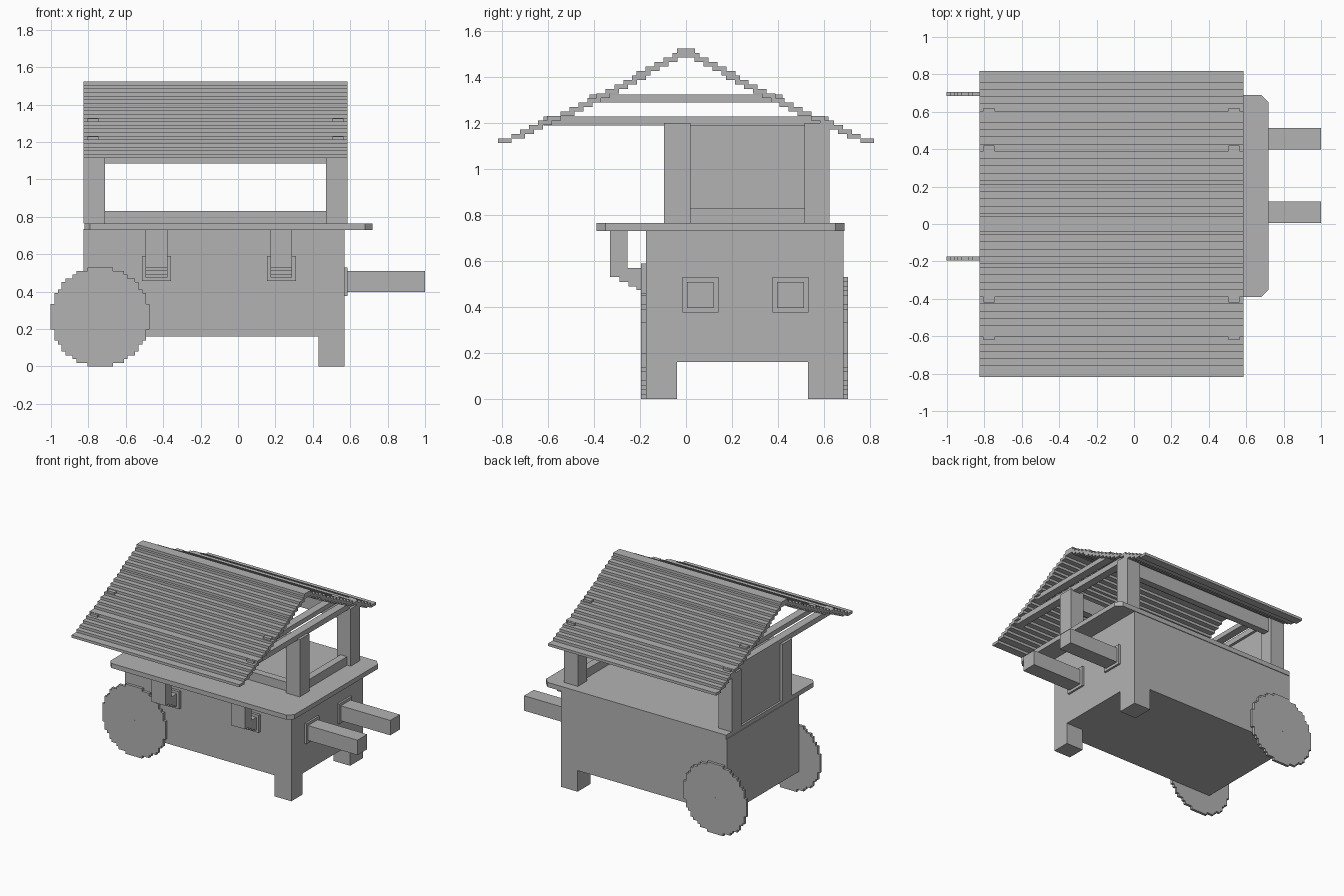
import bpy
import bmesh
import math
from mathutils import Vector

cube = bpy.data.objects.get("Cube")
if cube:
    bpy.data.objects.remove(cube, do_unlink=True)

grey = bpy.data.materials.new("plain grey")
grey.use_nodes = True
COLOUR = (0.45, 0.45, 0.45, 1)
grey.diffuse_color = COLOUR
grey.node_tree.nodes["Principled BSDF"].inputs["Base Color"].default_value = COLOUR


def prism(name, outline, axis, lo, hi):
    """Extrude a 2D outline along x, y or z between lo and hi."""
    place = {"x": lambda a, b: (lo, a, b),
             "y": lambda a, b: (a, lo, b),
             "z": lambda a, b: (a, b, lo)}[axis]
    bm = bmesh.new()
    face = bm.faces.new([bm.verts.new(place(a, b)) for a, b in outline])
    ext = bmesh.ops.extrude_face_region(bm, geom=[face])
    step = Vector([hi - lo if axis == k else 0 for k in "xyz"])
    moved = [v for v in ext["geom"] if isinstance(v, bmesh.types.BMVert)]
    bmesh.ops.translate(bm, vec=step, verts=moved)
    bmesh.ops.recalc_face_normals(bm, faces=bm.faces)
    mesh = bpy.data.meshes.new(name)
    bm.to_mesh(mesh)
    bm.free()
    mesh.materials.append(grey)
    obj = bpy.data.objects.new(name, mesh)
    bpy.context.collection.objects.link(obj)
    return obj


def box(name, x, y, z):
    outline = [(x[0], y[0]), (x[1], y[0]), (x[1], y[1]), (x[0], y[1])]
    return prism(name, outline, "z", *z)


STEP = 0.0195                     # size of one stair step
LEFT, RIGHT = -0.825, 0.585       # ends of the roof and posts
FRONT, BACK = -0.175, 0.685       # faces of the body
POST = 0.115
TOP = 0.765                       # counter surface

# Body and its two legs
box("body", (-0.825, 0.57), (FRONT, BACK), (0.16, 0.735))
for side, y in (("front", (FRONT, -0.04)), ("back", (0.53, BACK))):
    box(side + "_leg", (0.43, 0.57), y, (0, 0.16))

# Counter with clipped corners
c = 0.04
prism("counter", [(-0.82, -0.36), (-0.79, -0.39), (0.72 - c, -0.39), (0.72, -0.39 + c),
                  (0.72, 0.69 - c), (0.72 - c, 0.69), (-0.82, 0.69)], "z", 0.73, TOP)

# Corner posts
front_y, back_y = (-0.095, 0.02), (0.515, 0.625)
for side, y in (("front", front_y), ("back", back_y)):
    for end, x in (("left", RIGHT - POST), ("right", LEFT)):
        box(f"{side}_{end}_post", (x, x + POST), y, (TOP, 1.2))
    box(side + "_top_beam", (LEFT + POST, RIGHT - POST),
        (y[0] + 0.03, y[1] - 0.03), (1.085, 1.19))

# Low rails and the closed end panel
box("front_rail", (LEFT + POST, RIGHT - POST), (-0.065, -0.01), (TOP, 0.83))
box("end_rail", (RIGHT - 0.085, RIGHT - 0.03), (0.02, 0.515), (TOP, 0.83))
box("end_panel", (LEFT + 0.02, LEFT + 0.06), (0.02, 0.515), (TOP, 1.195))

# Cross beams under both gables
for end, x in (("left", RIGHT - 0.08), ("right", LEFT + 0.02)):
    box(end + "_lower_tie", (x, x + 0.06), (-0.62, 0.62), (1.19, 1.23))
    box(end + "_upper_tie", (x, x + 0.06), (-0.42, 0.42), (1.29, 1.325))

# Stepped roof: slightly flared staircase profile
LAYERS = 21
base = 1.115
outer, inner = [], []
for i in range(LAYERS):
    t = 1 - i / (LAYERS - 1)
    reach = round((0.03 + 0.68 * t + 0.10 * t * t) / STEP) * STEP
    low, high = base + i * STEP, base + (i + 1) * STEP
    outer += [(reach, low), (reach, high)]
    if reach - 0.06 > 0.005:
        inner += [(reach - 0.06, low), (reach - 0.06, high)]


def mirrored(points):
    return [(-a, b) for a, b in reversed(points)]


prism("roof", outer + mirrored(outer) + mirrored(inner)[::-1] + inner[::-1],
      "x", LEFT, RIGHT)

# Stepped wheels with a small axle pin
ROWS, radius = 27, 0.265
row = 2 * radius / ROWS
rim = []
for i in range(ROWS):
    mid = -radius + (i + 0.5) * row
    half = round(math.sqrt(max(radius ** 2 - mid ** 2, 0)) / row - 0.5) * row + row / 2
    rim += [(half, i * row), (half, (i + 1) * row)]
wheel = [(a - 0.737, b) for a, b in rim + mirrored(rim)]
for side, lo, hi in (("front", -0.195, FRONT), ("back", BACK, 0.705)):
    prism(side + "_wheel", wheel, "y", lo, hi)
    box(side + "_axle_pin", (-0.747, -0.727), (lo - 0.001, hi + 0.001), (0.255, 0.275))

# Push handles with mounting plates
for side, y in (("front", 0.0625), ("back", 0.455)):
    box(side + "_handle", (0.57, 1.0), (y - 0.058, y + 0.058), (0.397, 0.51))
    box(side + "_handle_plate", (0.57, 0.585), (y - 0.078, y + 0.078), (0.377, 0.53))

# Counter brackets: hanging strut with a stepped elbow back to the body
elbow = [(-0.33, 0.73), (-0.255, 0.73), (-0.255, 0.57), (FRONT, 0.57), (FRONT, 0.475),
         (-0.215, 0.475), (-0.215, 0.49), (-0.25, 0.49), (-0.25, 0.51),
         (-0.29, 0.51), (-0.29, 0.53), (-0.33, 0.53)]
for side, x in (("right", -0.436), ("left", 0.232)):
    prism(side + "_bracket", elbow, "x", x - 0.058, x + 0.058)
    box(side + "_bracket_plate", (x - 0.078, x + 0.078), (-0.195, FRONT), (0.457, 0.59))
